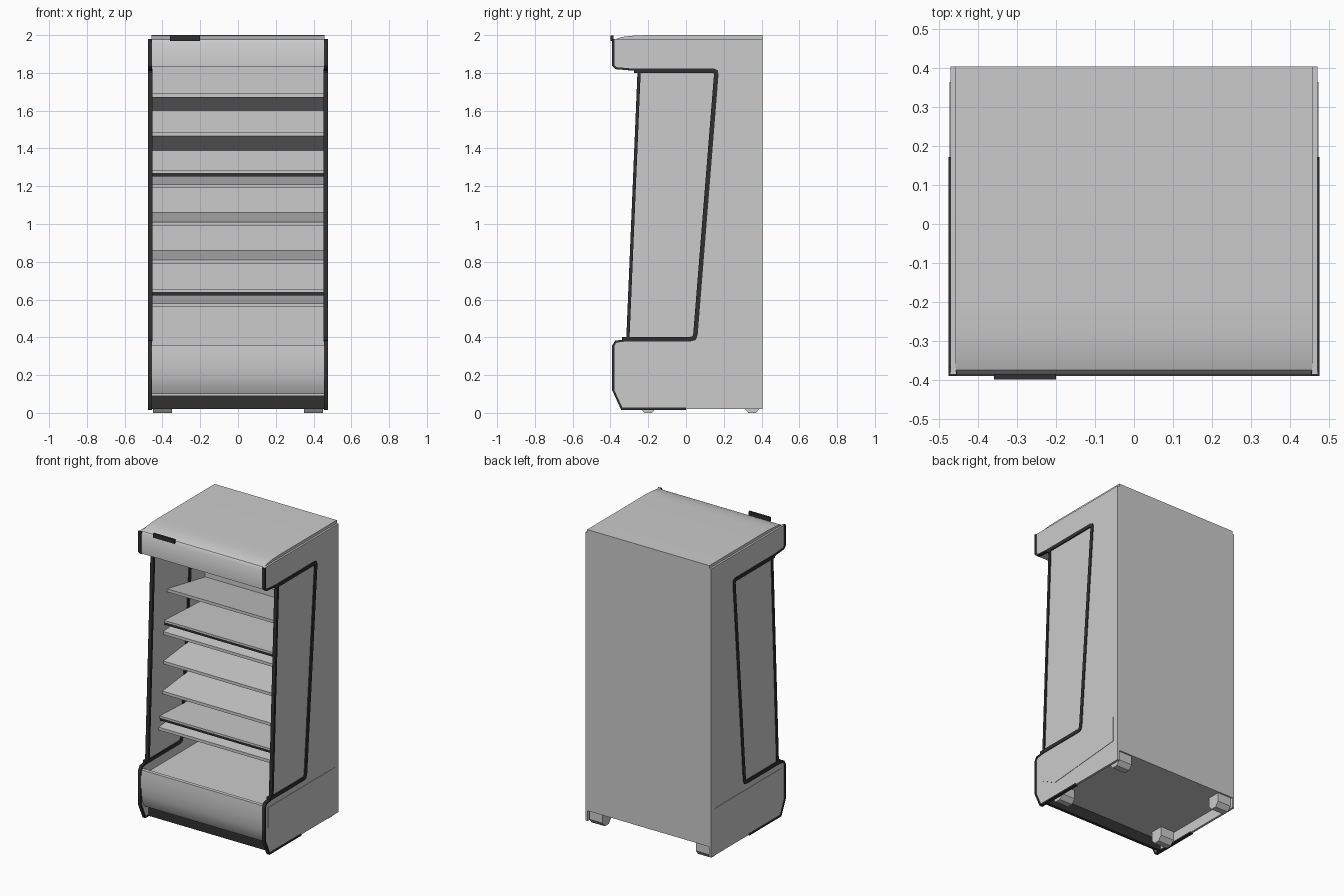
import bpy, bmesh, math
from mathutils import Vector

cube = bpy.data.objects.get("Cube")
if cube:
    bpy.data.objects.remove(cube, do_unlink=True)


def material(name, value):
    m = bpy.data.materials.new(name)
    m.use_nodes = True
    colour = (value, value, value, 1)
    m.diffuse_color = colour
    m.node_tree.nodes["Principled BSDF"].inputs["Base Color"].default_value = colour
    return m


GREY = material("painted grey", 0.6)
BLACK = material("black trim", 0.03)


def prism(name, outline, x0, x1, mat=GREY, smooth=True):
    """Extrude a (y, z) outline along x."""
    bm = bmesh.new()
    face = bm.faces.new([bm.verts.new((x0, y, z)) for y, z in outline])
    ext = bmesh.ops.extrude_face_region(bm, geom=[face])
    moved = [v for v in ext["geom"] if isinstance(v, bmesh.types.BMVert)]
    bmesh.ops.translate(bm, verts=moved, vec=(x1 - x0, 0, 0))
    bmesh.ops.recalc_face_normals(bm, faces=bm.faces)
    mesh = bpy.data.meshes.new(name)
    bm.to_mesh(mesh)
    bm.free()
    mesh.materials.append(mat)
    ob = bpy.data.objects.new(name, mesh)
    bpy.context.collection.objects.link(ob)
    if smooth:
        bpy.ops.object.select_all(action='DESELECT')
        ob.select_set(True)
        bpy.context.view_layer.objects.active = ob
        bpy.ops.object.shade_smooth_by_angle(angle=math.radians(35))
    return ob


def box(name, x, y, z, mat=GREY):
    return prism(name, [(y[0], z[0]), (y[1], z[0]), (y[1], z[1]), (y[0], z[1])],
                 x[0], x[1], mat, False)


def ribbon(path, width):
    """Outline of a mitred strip that follows a (y, z) path."""
    pts = [Vector(p) for p in path]
    left, right = [], []
    for i, p in enumerate(pts):
        a = (p - pts[i - 1]).normalized() if i else (pts[1] - p).normalized()
        b = (pts[i + 1] - p).normalized() if i < len(pts) - 1 else a
        t = (a + b).normalized()
        off = Vector((-t.y, t.x)) * (width / 2 / max(t.dot(a), 0.5))
        left.append(tuple(p + off))
        right.append(tuple(p - off))
    return left + right[::-1]


# Side walls: C-shaped panel, window, black trims, lower inset plate
base_edge = [(-.345, .02), (-.385, .12), (-.385, .355), (-.372, .377), (-.31, .385)]
canopy_edge = [(-.255, 1.815), (-.37, 1.825), (-.385, 1.84), (-.385, 1.98)]
window_back = [(.045, .4), (.162, 1.81)]
panel = (base_edge + window_back + canopy_edge + [(.405, 1.98), (.405, .02)])
window = [(-.305, .39), window_back[0], window_back[1], (-.25, 1.81)]
gasket = [(-.34, .391), (.025, .391), (.043, .396), (.05, .415),
          (.16, 1.79), (.157, 1.806), (.145, 1.811), (-.275, 1.811)]
inset = [(-.35, .34), (.365, .34), (.365, .17), (-.2, .12), (-.35, .2)]
for s, side in ((1, "left"), (-1, "right")):
    prism(side + "_side_panel", panel, s * .457, s * .472, smooth=False)
    prism(side + "_side_window", window, s * .46, s * .469, smooth=False)
    prism(side + "_window_gasket", ribbon(gasket, .024), s * .453, s * .477, BLACK)
    prism(side + "_front_post", ribbon([(-.308, .385), (-.248, 1.815)], .017),
          s * .453, s * .477, BLACK)
    prism(side + "_base_trim", ribbon([(.0, .022), (-.34, .022)] + base_edge[1:], .011),
          s * .455, s * .477, BLACK)
    prism(side + "_canopy_trim", ribbon(canopy_edge, .011), s * .455, s * .477, BLACK)
    prism(side + "_inset_plate", inset, s * .47, s * .4745, smooth=False)

# Cabinet carcass
W = (-.459, .459)
box("back_wall", W, (.3, .405), (.09, 1.98))
box("base_tank", W, (-.33, .31), (.09, .32))
prism("base_front", [(-.385, .36), (-.39, .31), (-.39, .25), (-.385, .19),
                     (-.372, .14), (-.35, .1), (-.31, .1), (-.31, .32),
                     (-.36, .34), (-.36, .36)], *W)
box("kick_plate", W, (-.31, -.29), (.02, .1), BLACK)
prism("canopy", [(-.385, 1.83), (-.387, 1.96), (-.375, 1.978), (-.34, 1.99),
                 (-.28, 1.997), (-.21, 2), (.405, 2), (.405, 1.97),
                 (.3, 1.97), (.3, 1.83)], *W)
box("canopy_badge_plate", (-.36, -.2), (-.4, -.385), (1.97, 1.997), BLACK)


# Shelves: upper ones pitch up to the front, lower ones pitch down
def shelf(name, front, z_front, z_back, thick=.02):
    prism(name, [(front, z_front), (.3, z_back), (.3, z_back + thick),
                 (front, z_front + thick)], -.456, .456, smooth=False)


shelf("shelf_1", -.07, 1.67, 1.60)
shelf("shelf_2", -.11, 1.465, 1.39)
for n, front, z in ((3, -.15, 1.19), (4, -.15, .99), (5, -.16, .79), (6, -.2, .56)):
    shelf("shelf_%d" % n, front, z, z + .05)
    if n in (3, 6):
        shelf("shelf_%d_top" % n, front + .01, z + .08, z + .06, .012)
        box("shelf_%d_rail" % n, (-.456, .456), (front + .012, front + .03),
            (z + .062, z + .08), BLACK)

# Feet
for x in (-.4, .4):
    for y in (-.2, .35):
        prism("foot", [(y - .045, .09), (y - .045, .03), (y - .02, 0), (y + .02, 0),
                       (y + .045, .03), (y + .045, .09)], x - .05, x + .05, smooth=False)
